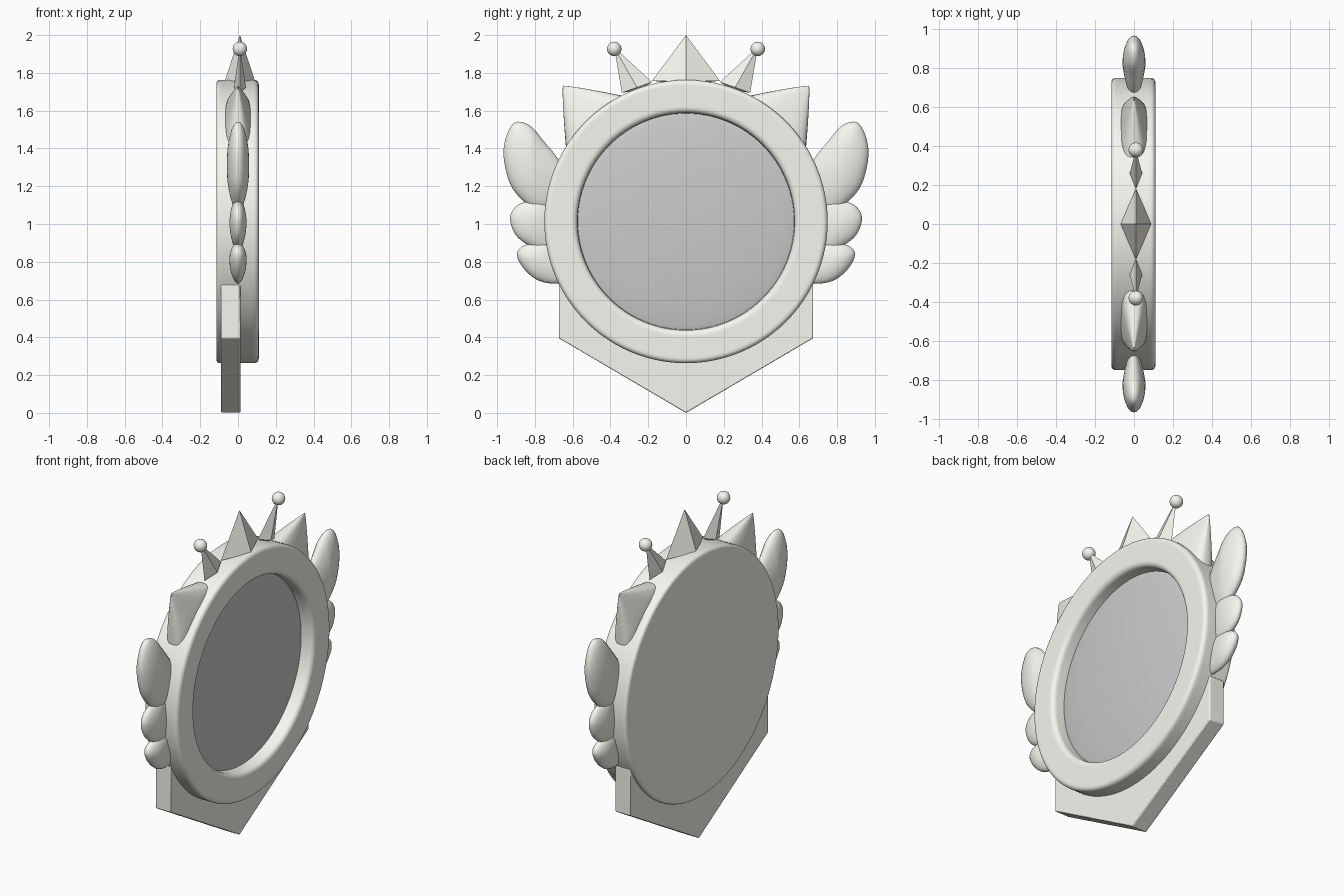
import bpy, bmesh, math
from mathutils import Vector

if "Cube" in bpy.data.objects:
    bpy.data.objects.remove(bpy.data.objects["Cube"])

CZ = 1.013  # height of the disc axis


def colour(name, rgb):
    m = bpy.data.materials.new(name)
    m.diffuse_color = (*rgb, 1)
    m.use_nodes = True
    m.node_tree.nodes["Principled BSDF"].inputs["Base Color"].default_value = m.diffuse_color
    return m


STONE = colour("pale_stone", (0.93, 0.92, 0.86))
GLASS = colour("glass_grey", (0.60, 0.60, 0.61))


def finish(name, bm, angle=35, mat=STONE):
    bmesh.ops.remove_doubles(bm, verts=bm.verts, dist=1e-5)
    bmesh.ops.recalc_face_normals(bm, faces=bm.faces)
    me = bpy.data.meshes.new(name)
    bm.to_mesh(me)
    bm.free()
    ob = bpy.data.objects.new(name, me)
    bpy.context.collection.objects.link(ob)
    me.materials.append(mat)
    bpy.ops.object.select_all(action='DESELECT')
    ob.select_set(True)
    bpy.context.view_layer.objects.active = ob
    bpy.ops.object.shade_smooth_by_angle(angle=math.radians(angle))
    return ob


def loft(rings, bm):
    """Skin equal-length closed rings and cap both ends."""
    vs = [[bm.verts.new(p) for p in r] for r in rings]
    n = len(rings[0])
    for a, b in zip(vs, vs[1:]):
        for i in range(n):
            j = (i + 1) % n
            bm.faces.new((a[i], a[j], b[j], b[i]))
    bm.faces.new(vs[0])
    bm.faces.new(vs[-1])


def lathe(name, profile, mat=STONE, n=96):
    """Revolve (radius, x) points about the disc axis."""
    bm = bmesh.new()
    rings = [[(x, r * math.cos(2 * math.pi * i / n), CZ + r * math.sin(2 * math.pi * i / n))
              for i in range(n)] for r, x in profile]
    loft(rings, bm)
    return finish(name, bm, 35, mat)


def arc(cr, cx, rad, a0, a1, n=5):
    return [(cr + rad * math.cos(math.radians(a0 + (a1 - a0) * i / n)),
             cx + rad * math.sin(math.radians(a0 + (a1 - a0) * i / n))) for i in range(n + 1)]


def smooth_loop(pts, sub=5):
    """Closed Catmull-Rom curve through the points."""
    P = [Vector(p) for p in pts]
    n, out = len(P), []
    for i in range(n):
        a, b, c, d = P[i - 1], P[i], P[(i + 1) % n], P[(i + 2) % n]
        for k in range(sub):
            t = k / sub
            out.append(0.5 * (2 * b + (c - a) * t + (2 * a - 5 * b + 4 * c - d) * t ** 2
                              + (3 * b - a - 3 * c + d) * t ** 3))
    return out


def puff(name, pts, thick, side):
    """Inflate a flat (y, z) outline into a pillow, thinner towards the frame."""
    loop = smooth_loop(pts)
    c = sum(loop, Vector((0, 0))) / len(loop)
    rings = []
    for i in range(17):
        a = math.pi * (i / 16 - 0.5) * 0.995
        ring = []
        for p in loop:
            q = c + (p - c) * math.cos(a)
            taper = max(0.5, min(1, 0.65 + 0.35 * (q.x - 0.67) / 0.15))
            ring.append((thick * math.sin(a) * taper, side * q.x, q.y))
        rings.append(ring)
    bm = bmesh.new()
    loft(rings, bm)
    finish(name, bm, 60)


def spike(name, a, b, tip, depth, x=0.0):
    """Four-sided spike with a diamond base from a to b, rooted in the rim."""
    a, b, tip = Vector(a), Vector(b), Vector(tip)
    m = (a + b) / 2
    root = m - (tip - m).normalized() * 0.02
    ring = [(x, a.x, a.y), (x + depth, m.x, m.y), (x, b.x, b.y), (x - depth, m.x, m.y)]
    bm = bmesh.new()
    v = [bm.verts.new(p) for p in ring]
    for q in (tip, root):
        w = bm.verts.new((x, q.x, q.y))
        for i in range(4):
            bm.faces.new((v[i], v[(i + 1) % 4], w))
    finish(name, bm, 20)


# Round frame with flat back and recessed front
profile = [(0.001, -0.115), (0.72, -0.115)] + arc(0.73, -0.095, 0.02, -90, 0)
profile += [(0.75, -0.085), (0.75, 0.07)] + arc(0.725, 0.085, 0.025, 0, 90) + [(0.715, 0.11), (0.615, 0.11)]
profile += arc(0.605, 0.08, 0.03, 90, 180) + [(0.572, 0.02), (0.001, 0.02)]
lathe("round_frame", profile)

# Domed glass
dome = [(0.001, 0.015), (0.573, 0.015)]
dome += [(0.573 * math.cos(t * math.pi / 24) + 0.0005, 0.03 + 0.04 * math.sin(t * math.pi / 24) ** 1.6)
         for t in range(13)]
lathe("glass_dome", dome, GLASS)

# Pointed base plate
plate = [(0, 0), (0.673, 0.395), (0.673, 0.677), (-0.673, 0.677), (-0.673, 0.395)]
bm = bmesh.new()
loft([[(x, y, z) for y, z in plate] for x in (-0.09, 0.012)], bm)
base = finish("base_plate", bm)
bev = base.modifiers.new("soft_edges", 'BEVEL')
bev.width, bev.segments = 0.005, 2

# Crown: centre spike
spike("centre_spike", (-0.18, 1.758), (0.18, 1.758), (0, 2.0), 0.08, 0.01)

# Leaf outlines for the side wings: outline, half thickness
feathers = {
    "upper_feather": ([(.905, 1.538), (.953, 1.46), (.965, 1.35), (.93, 1.21), (.86, 1.12), (.78, 1.07),
                       (.68, 1.09), (.62, 1.22), (.675, 1.34), (.75, 1.435), (.825, 1.52)], 0.06),
    "middle_feather": ([(.83, 1.125), (.9, 1.093), (.932, 1.03), (.9, .94), (.82, .88), (.74, .86),
                        (.66, .92), (.66, 1.06), (.75, 1.14)], 0.046),
    "lower_feather": ([(.8, .9), (.87, .88), (.895, .835), (.86, .765), (.79, .705), (.70, .685),
                       (.62, .71), (.62, .83), (.72, .9)], 0.05),
}

for side, tag in ((1, "right"), (-1, "left")):
    # Slim spikes with balls
    spike("slim_spike_" + tag, (side * 0.18, 1.752), (side * 0.34, 1.695), (side * 0.38, 1.935), 0.032, 0.01)
    bm = bmesh.new()
    bmesh.ops.create_uvsphere(bm, u_segments=24, v_segments=16, radius=0.038)
    bmesh.ops.translate(bm, verts=bm.verts, vec=(0.01, side * 0.38, 1.927))
    finish("spike_ball_" + tag, bm, 60)

    # Broad outer horns: rounded-rectangle section tapering to a point
    start, tip = Vector((0.425, 1.477)), Vector((0.652, 1.732))
    axis = tip - start
    across = Vector((-axis.y, axis.x)).normalized()
    rings = []
    for t in (0, 0.12, 0.27, 0.42, 0.57, 0.72, 0.86, 0.95, 0.998):
        w = min(1, 1.12 * (1 - t) ** 0.93)
        c = start + axis * t
        ring = []
        for i in range(32):
            a = 2 * math.pi * i / 32
            u = math.copysign(abs(math.cos(a)) ** 0.65, math.cos(a)) * 0.24 * w
            x = math.copysign(abs(math.sin(a)) ** 0.65, math.sin(a)) * 0.072 * min(1, 1.25 * w)
            p = c + across * u
            ring.append((x, side * p.x, p.y))
        rings.append(ring)
    bm = bmesh.new()
    loft(rings, bm)
    finish("outer_horn_" + tag, bm, 40)

    # Wing feathers
    for name, (pts, thick) in feathers.items():
        puff(name + "_" + tag, pts, thick, side)
